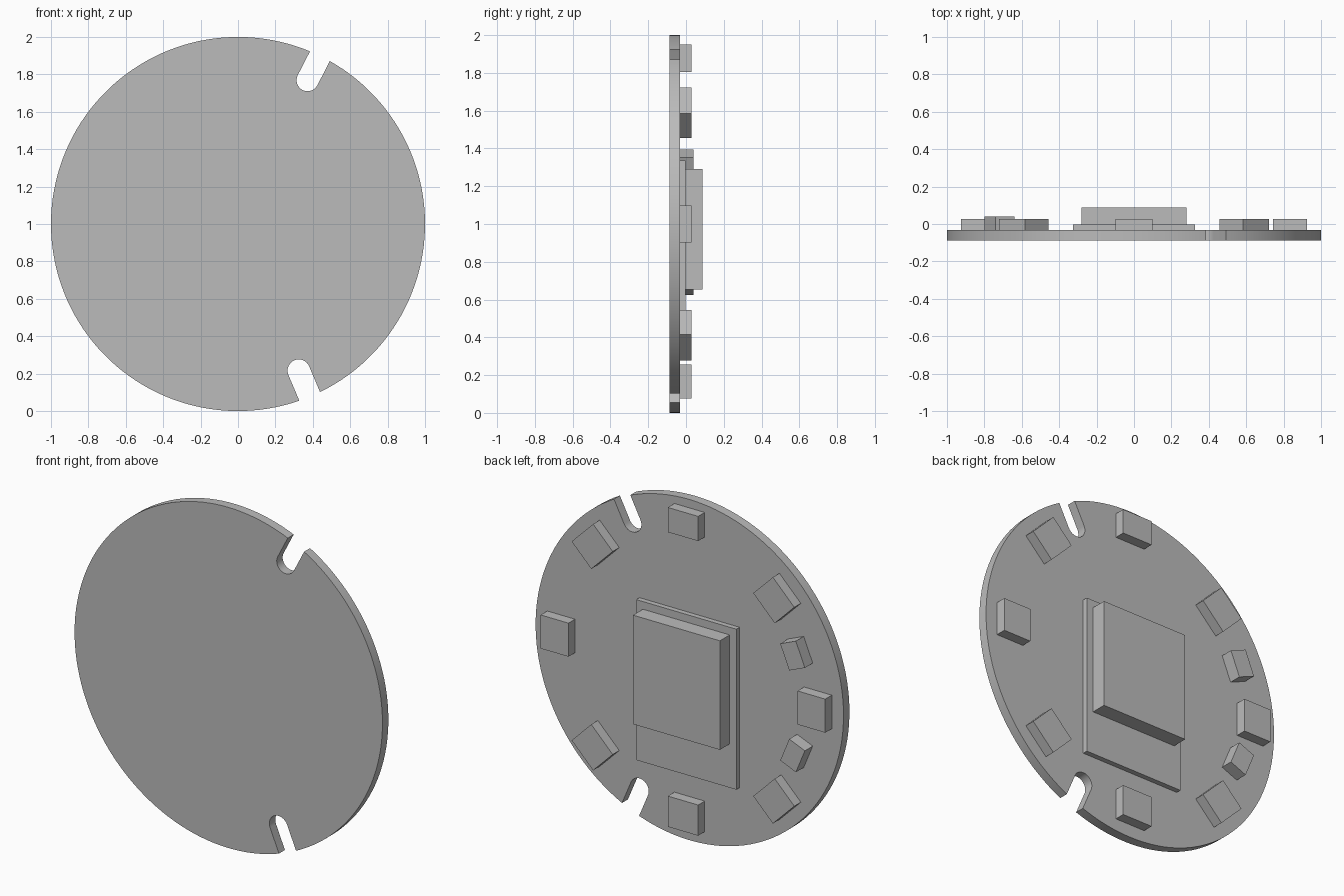
import bpy
import bmesh
from math import sin, cos, pi, sqrt, atan2, radians
from mathutils import Matrix, Vector

cube = bpy.data.objects.get("Cube")
if cube:
    bpy.data.objects.remove(cube, do_unlink=True)

grey = bpy.data.materials.new("plain grey")
grey.use_nodes = True
grey.diffuse_color = (0.5, 0.5, 0.5, 1)
grey.node_tree.nodes["Principled BSDF"].inputs["Base Color"].default_value = (0.5, 0.5, 0.5, 1)

# Depth levels along y
FRONT, BACK = -0.088, -0.033
BOARD_TOP, LED_TOP, SMALL_TOP, CHIP_TOP = -0.003, 0.028, 0.04, 0.088


def add_object(name, bm):
    bmesh.ops.recalc_face_normals(bm, faces=bm.faces)
    mesh = bpy.data.meshes.new(name)
    bm.to_mesh(mesh)
    bm.free()
    mesh.materials.append(grey)
    obj = bpy.data.objects.new(name, mesh)
    bpy.context.collection.objects.link(obj)
    return obj


def block(name, x, z, width, height, y0, y1, angle=0.0):
    """Box in the disc plane, turned by angle about the y axis."""
    bm = bmesh.new()
    matrix = (Matrix.Translation((x, (y0 + y1) / 2, z))
              @ Matrix.Rotation(-angle, 4, 'Y')
              @ Matrix.Diagonal((width, y1 - y0, height, 1)))
    bmesh.ops.create_cube(bm, size=1, matrix=matrix)
    return add_object(name, bm)


def slot_outline(centre, direction, radius):
    """Round-ended slot running out to the rim, from clockwise to other side."""
    d = Vector(direction).normalized()
    p = Vector((-d.y, d.x))
    c = Vector(centre)

    def rim_corner(side):
        q = c + p * radius * side
        b = q.dot(d)
        return q + d * (sqrt(b * b - q.dot(q) + 1) - b)

    arc = [c - p * radius * cos(pi * i / 16) - d * radius * sin(pi * i / 16)
           for i in range(17)]
    return [rim_corner(-1)] + arc + [rim_corner(1)]


# Round plate with two slots in its rim
upper = slot_outline((0.372, 0.769), (0.458, 0.889), 0.059)
lower = slot_outline((0.325, -0.784), (0.39, -0.92), 0.06)
outline = []
for slot, following in ((upper, lower), (lower, upper)):
    outline += slot
    start = atan2(slot[-1].y, slot[-1].x)
    span = (atan2(following[0].y, following[0].x) - start) % (2 * pi)
    steps = max(8, round(span / radians(2.5)))
    for i in range(1, steps):
        a = start + span * i / steps
        outline.append(Vector((cos(a), sin(a))))

bm = bmesh.new()
face = bm.faces.new([bm.verts.new((v.x, FRONT, v.y + 1)) for v in outline])
extruded = bmesh.ops.extrude_face_region(bm, geom=[face], use_keep_orig=True)
bmesh.ops.translate(bm, vec=(0, BACK - FRONT, 0),
                    verts=[g for g in extruded["geom"] if isinstance(g, bmesh.types.BMVert)])
plate = add_object("round_plate", bm)
bpy.ops.object.select_all(action='DESELECT')
plate.select_set(True)
bpy.context.view_layer.objects.active = plate
bpy.ops.object.shade_smooth_by_angle(angle=radians(30))

# Ring of eight lamp blocks; the top one is shorter and sits further out
for i in range(8):
    a = i * pi / 4
    radius, depth = (0.878, 0.145) if i == 2 else (0.834, 0.18)
    block(f"lamp_block_{i + 1}", radius * cos(a), 1 + radius * sin(a),
          depth, 0.197, BACK, LED_TOP, a)

# Two small blocks between the lamps on the right side
block("small_block_upper", -0.72, 1.303, 0.11, 0.153, BACK, SMALL_TOP, radians(157.5))
block("small_block_lower", -0.72, 0.717, 0.11, 0.153, BACK, SMALL_TOP, radians(202.5))

# Raised centre board carrying a thick chip
block("centre_board", 0, 0.866, 0.65, 0.942, BACK, BOARD_TOP)
block("centre_chip", 0, 0.972, 0.564, 0.64, BOARD_TOP, CHIP_TOP)
